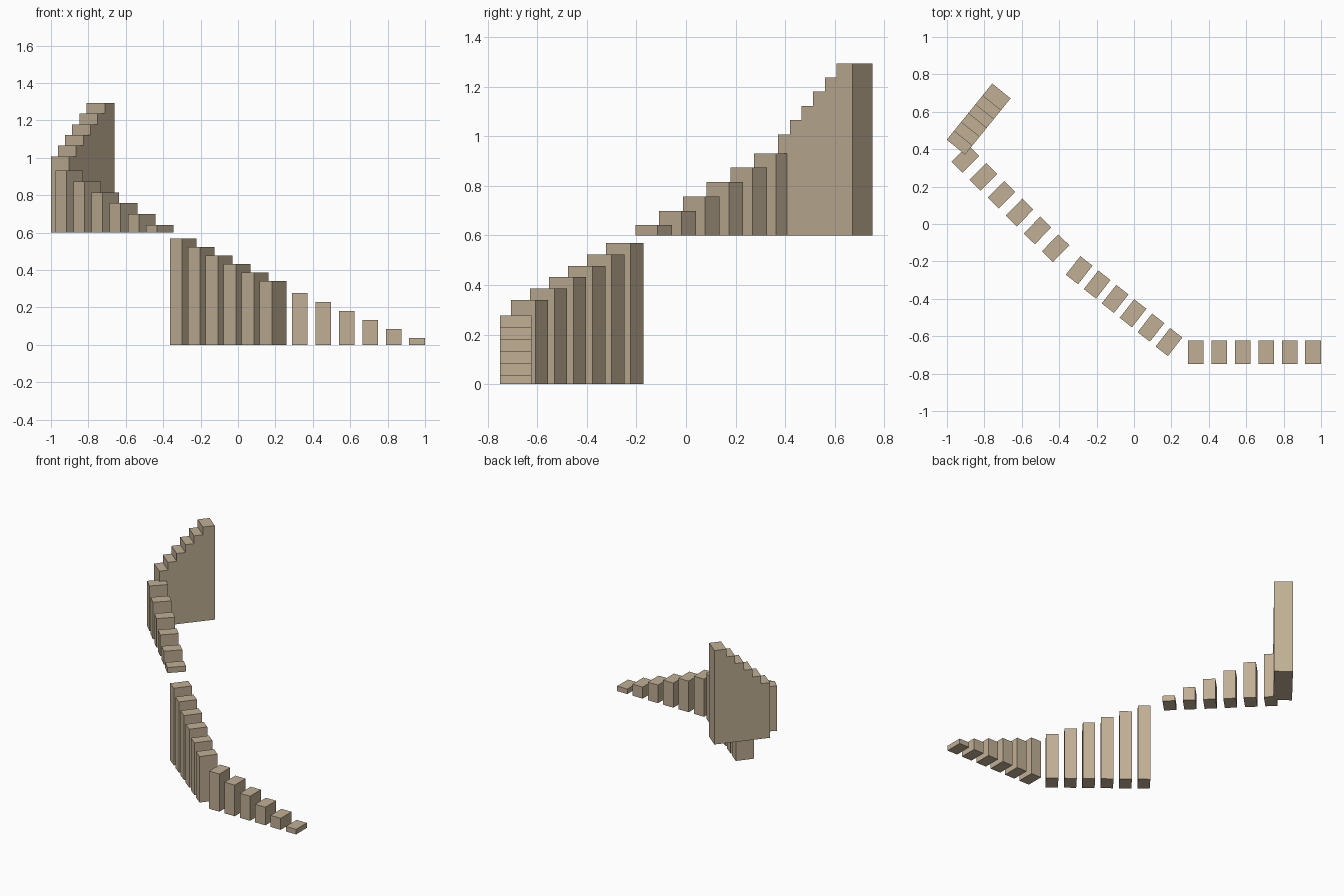
import bpy
import math
from mathutils import Vector

cube = bpy.data.objects.get("Cube")
if cube:
    bpy.data.objects.remove(cube, do_unlink=True)

# Single stone colour
STONE = (0.53, 0.43, 0.30, 1.0)
stone = bpy.data.materials.new("warm_stone")
stone.use_nodes = True
stone.diffuse_color = STONE
stone.node_tree.nodes["Principled BSDF"].inputs["Base Color"].default_value = STONE

STEPS = 6
TREAD = 0.083   # size along the path
WIDTH = 0.126   # size across the path


def add_step(name, x, y, bottom, top, angle):
    """One upright block from bottom to top, turned to follow its flight."""
    bpy.ops.mesh.primitive_cube_add(size=1, location=(x, y, (bottom + top) / 2))
    step = bpy.context.object
    step.name = name
    step.scale = (TREAD, WIDTH, top - bottom)
    step.rotation_euler.z = math.radians(angle)
    step.data.materials.append(stone)


def add_flight(name, first, last, bottom, angle):
    """Evenly spaced steps between two (x, y, top height) points."""
    first, last = Vector(first), Vector(last)
    for i in range(STEPS):
        x, y, top = first.lerp(last, i / (STEPS - 1))
        add_step(f"{name}_step_{i + 1}", x, y, bottom, top, angle)


# Lower flights rise from the ground
add_flight("entry_flight", (0.957, -0.686, 0.037), (0.331, -0.686, 0.278), 0, 0)
add_flight("lower_flight", (0.187, -0.631, 0.340), (-0.293, -0.247, 0.569), 0, -38)

# Upper flights rise from a raised level
add_flight("middle_flight", (-0.419, -0.130, 0.641), (-0.902, 0.348, 0.931), 0.6, -44.7)
add_flight("top_flight", (-0.926, 0.443, 1.007), (-0.735, 0.679, 1.294), 0.6, 51)
